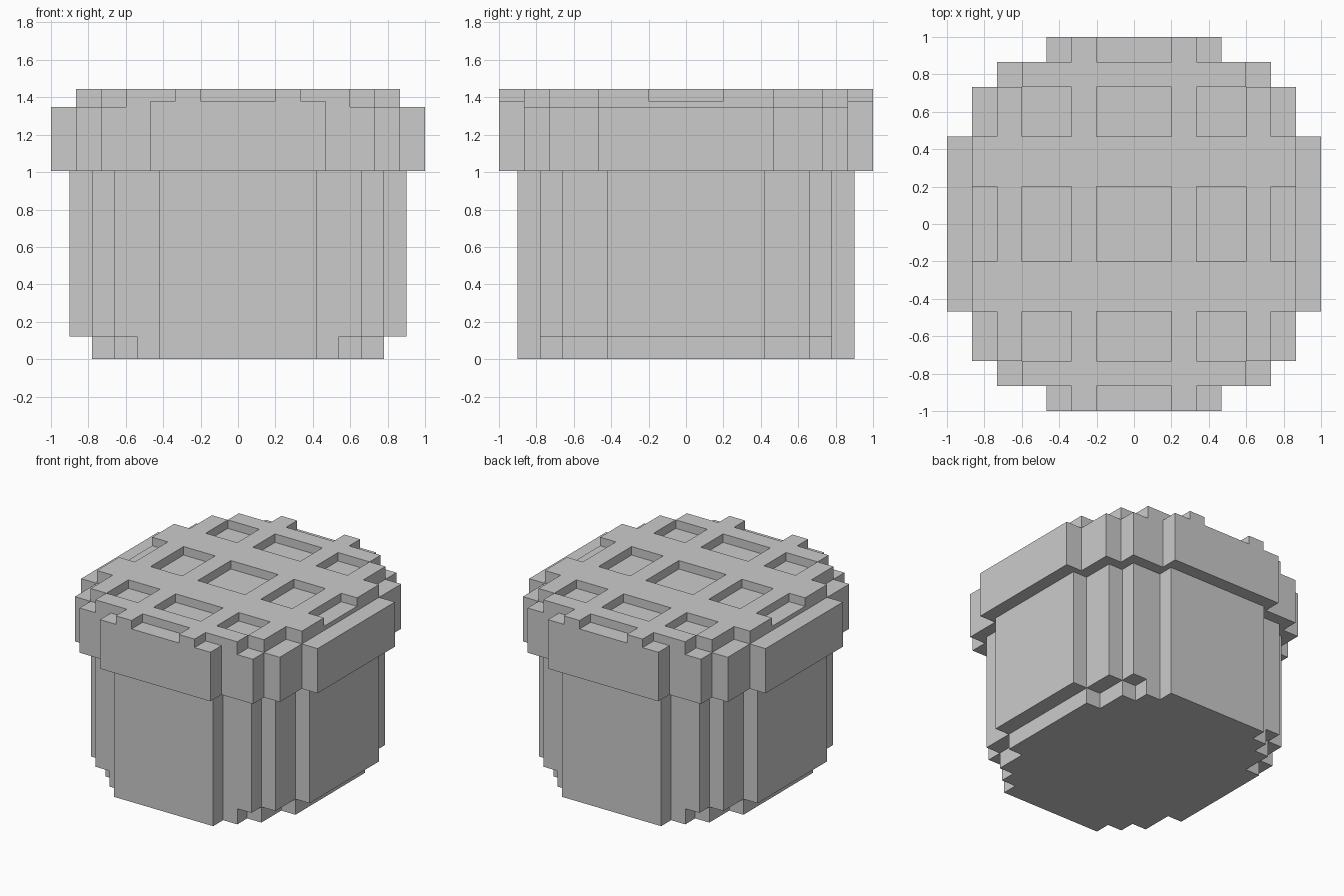
import bpy, bmesh, math

if "Cube" in bpy.data.objects:
    bpy.data.objects.remove(bpy.data.objects["Cube"])

# Plan grid, in blocks: the round outline is 15 blocks wide
HALF = [1.5, 2.5, 3.5, 4.5, 5.5, 6.5, 7.5]
LINES = [-v for v in reversed(HALF)] + HALF
FULL = [(3.5, 7.5), (5.5, 6.5), (6.5, 5.5), (7.5, 3.5)]   # widest stepped outline
CORE = [(3.5, 7.5), (4.5, 6.5), (5.5, 5.5), (6.5, 3.5)]   # trimmed outline


def inside(steps, x, y):
    return any(abs(x) < w and abs(y) < d for w, d in steps)


def stepped_solid(name, unit, span):
    """Closed blocky solid; span(x, y) gives (bottom, top) or None per cell."""
    bm = bmesh.new()
    n = len(LINES) - 1
    mid = [(LINES[i] + LINES[i + 1]) / 2 for i in range(n)]

    def cell(i, j):
        if 0 <= i < n and 0 <= j < n:
            return span(mid[i], mid[j])
        return None

    def quad(pts):
        bm.faces.new([bm.verts.new((x * unit, y * unit, z)) for x, y, z in pts])

    for i in range(n):
        for j in range(n):
            s = cell(i, j)
            if not s:
                continue
            lo, hi = s
            x0, x1, y0, y1 = LINES[i], LINES[i + 1], LINES[j], LINES[j + 1]
            ring = [(x0, y0), (x1, y0), (x1, y1), (x0, y1)]
            quad([(x, y, hi) for x, y in ring])
            quad([(x, y, lo) for x, y in reversed(ring)])
            # Walls only where the neighbouring cell leaves them exposed
            for k, (di, dj) in enumerate([(0, -1), (1, 0), (0, 1), (-1, 0)]):
                a, b = ring[k], ring[(k + 1) % 4]
                t = cell(i + di, j + dj)
                gaps = [(lo, hi)] if not t else [(lo, t[0]), (t[1], hi)]
                for z0, z1 in gaps:
                    if z1 - z0 > 1e-5:
                        quad([(*a, z0), (*b, z0), (*b, z1), (*a, z1)])
    bmesh.ops.remove_doubles(bm, verts=bm.verts[:], dist=1e-4)
    bmesh.ops.dissolve_limit(bm, angle_limit=math.radians(1),
                             verts=bm.verts[:], edges=bm.edges[:])
    mesh = bpy.data.meshes.new(name)
    bm.to_mesh(mesh)
    bm.free()
    obj = bpy.data.objects.new(name, mesh)
    bpy.context.collection.objects.link(obj)
    return obj


# Lower body with a small undercut around the foot
def body_span(x, y):
    if not inside(FULL, x, y):
        return None
    return (0.0 if inside(CORE, x, y) else 0.12, 1.005)


# Overhanging lid with a lattice of square pockets
def pocket(x, y):
    x, y = abs(x), abs(y)
    col = x < 1.5 or 2.5 < x < 4.5 or x > 5.5
    row = y < 1.5 or 3.5 < y < 5.5 or y > 6.5
    return col and row


def lid_span(x, y):
    if not inside(FULL, x, y):
        return None
    if not inside(CORE, x, y):
        return (1.005, 1.347)
    return (1.005, 1.38 if pocket(x, y) else 1.445)


stepped_solid("body", 0.12, body_span)
stepped_solid("lattice_lid", 1 / 7.5, lid_span)
